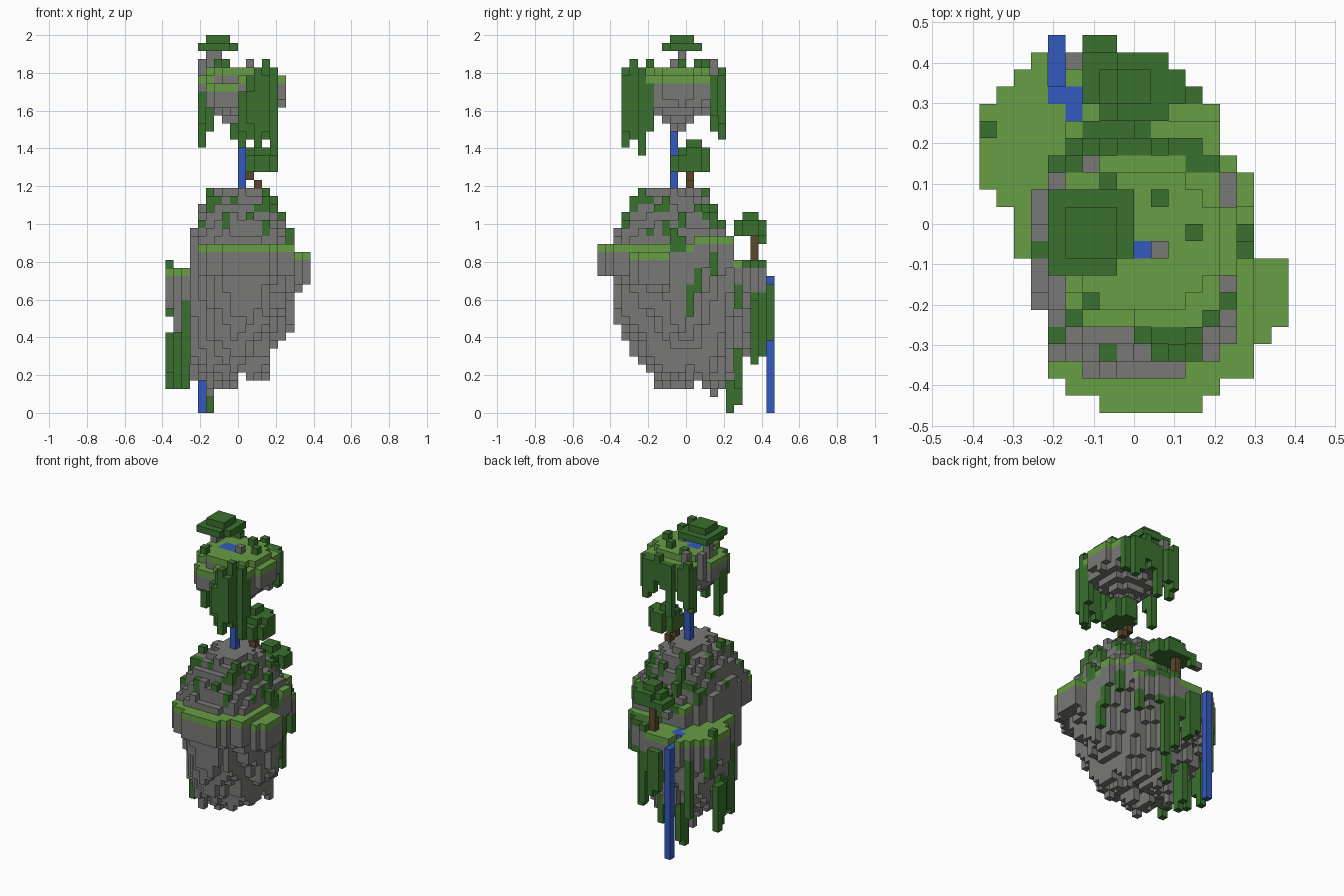
import bpy, bmesh, math, random
from mathutils import Vector

random.seed(4)
cube = bpy.data.objects.get("Cube")
if cube:
    bpy.data.objects.remove(cube, do_unlink=True)

V = 2 / 47  # block size
cells = {}  # (i, j, k) -> part name


def material(name, rgb):
    m = bpy.data.materials.new(name)
    m.use_nodes = True
    m.diffuse_color = (*rgb, 1)
    m.node_tree.nodes["Principled BSDF"].inputs["Base Color"].default_value = (*rgb, 1)
    return m


STONE = material("stone_grey", (0.19, 0.19, 0.183))
GRASS = material("grass_green", (0.135, 0.34, 0.06))
LEAF = material("leaf_green", (0.042, 0.165, 0.028))
WATER = material("water_blue", (0.036, 0.1, 0.52))
WOOD = material("wood_brown", (0.107, 0.064, 0.024))


def column(part, i, j, bottom, top):
    for k in range(bottom, top):
        cells[i, j, k] = part


def slab(part, k, i0, i1, j0, j1):
    """One layer of blocks with its corners left out."""
    for i in range(i0, i1 + 1):
        for j in range(j0, j1 + 1):
            if not (i in (i0, i1) and j in (j0, j1)):
                cells[i, j, k] = part


# Lower island: row limits, and how deep the underside reaches along x and y
left = [7, 5, 4, 4, 4, 4, 3, 3, 3, 2, 2, 2, 1, 0, 0, 0, 0, 0, 1, 2, 3]
right = [12, 13, 15, 15, 16, 17, 17, 17, 17, 15, 15, 15, 15, 15, 14, 13, 13, 13, 12, 11, 9]
deep_x = [14, 10, 8, 5, 4, 3, 3, 3, 3, 4, 4, 5, 5, 8, 9, 11, 13, 14]
deep_y = [17, 15, 9, 8, 7, 6, 5, 4, 3, 3, 3, 3, 3, 3, 2, 3, 5, 6, 8, 9, 13]
land = {(i, j) for j in range(21) for i in range(left[j], right[j] + 1)}


def ground(i, j):
    if j >= 17:
        return 18 if i < 9 else 19
    if i <= 4 and j >= 9:
        return 18
    if i >= 9 and j >= 12:
        return 22
    return 20 if i >= 16 else 21


for i, j in sorted(land):
    d = abs((i - 8.7) / 6) ** 3 + abs((j - 8.6) / 6.6) ** 3
    peak = min(28, math.floor(28.8 - 6 * d + random.uniform(-0.7, 0.5)))
    top = ground(i, j)
    # Underside, cut away at the front left, back right and front right corners
    low = 2 + math.hypot(deep_x[i] - 2, deep_y[j] - 2) + random.uniform(-0.4, 2)
    low += max(0, 4 * (10.5 - i - j), 3 * (i + j - 25.5)) + max(0, i - j - 5)
    low = min(int(low), top - 4)
    column("lower_rock", i, j, low, top)
    if d < 1.12:
        # Mountain block, often topped by a bush, more so at the back right
        peak = max(peak, top + 1)
        column("mountain_rock", i, j, top, peak)
        if random.random() < (0.2 if i + j < 20 else 0.55) and peak < 28:
            column("mountain_bushes", i, j, peak - 1, peak + random.randint(0, 1))
    else:
        overgrown = i >= 9 and j >= 18 or 6 <= i <= 9 and j in (15, 16)
        column("lower_vines" if overgrown else "lower_grass", i, j, top - 1, top)
    # Vines hanging on the outer wall of the back and right
    rim = any((i + a, j + b) not in land for a, b in ((1, 0), (-1, 0), (0, 1), (0, -1)))
    if rim and j >= 11 and random.random() < (0.7 if i > 5 else 0.25):
        end = low - (random.randint(0, 2) if i > 9 else random.randint(2, 5))
        column("lower_vines", i, j, max(3, end), top - random.randint(1, 5))

# Long single vines: column and vertical range
for i, j, low, top in [(0, 15, 3, 10), (0, 14, 5, 10), (1, 13, 3, 11), (2, 10, 4, 16),
                       (2, 9, 3, 14), (5, 16, 0, 6), (5, 17, 1, 8), (8, 17, 3, 9),
                       (6, 21, 10, 16), (7, 21, 9, 16), (9, 20, 7, 15), (10, 19, 6, 14),
                       (0, 16, 13, 19), (15, 9, 20, 23), (15, 10, 20, 22)]:
    column("lower_vines", i, j, low, top)

# Stream on the back terrace, falling off the edge
for i, j in [(4, 20), (4, 19), (4, 18), (5, 18), (5, 17)]:
    for k in (17, 18):
        cells.pop((i, j, k), None)
    column("stream", i, j, 16, 18 if j < 19 else 17)
column("back_waterfall", 4, 21, 0, 17)

# Tree on the back terrace
column("back_tree_trunk", 8, 19, 18, 22)
slab("back_tree_leaves", 22, 6, 11, 17, 20)
slab("back_tree_leaves", 23, 7, 11, 17, 20)
slab("back_tree_leaves", 24, 7, 10, 18, 19)
column("back_tree_leaves", 6, 20, 21, 23)
column("mountain_rock", 5, 20, 21, 22)

# Tree on the mountain top
column("peak_tree_trunk", 11, 11, 28, 29)
column("peak_tree_trunk", 10, 11, 29, 30)
slab("peak_tree_leaves", 30, 10, 13, 9, 13)
slab("peak_tree_leaves", 31, 10, 13, 9, 13)
slab("peak_tree_leaves", 32, 10, 13, 10, 13)
column("peak_tree_leaves", 11, 11, 33, 34)
column("peak_tree_leaves", 11, 12, 32, 34)

# Upper island: a shallow bowl with a grass top
for i in range(4, 15):
    for j in range(4, 16):
        d = abs((i - 9.1) / 5.4) ** 2.1 + abs((j - 9.5) / 5.45) ** 2.1
        if d > 1:
            continue
        top = 43 - (d > 0.6) - (d > 0.7 and j < 7 and i < 10)
        low = int(35 + 4.2 * math.sqrt(d) + random.uniform(0, 0.6))
        column("upper_rock", i, j, min(low, top - 3), top)
        column("upper_grass", i, j, top - 1, top)

# Vines around the upper island
for i, j, low, top in [(4, 9, 33, 40), (4, 8, 36, 40), (9, 5, 33, 40), (9, 4, 35, 40),
                       (10, 4, 34, 42), (11, 4, 35, 42), (11, 3, 33, 43), (12, 3, 35, 42),
                       (12, 4, 34, 44), (13, 5, 32, 43), (13, 6, 35, 41), (10, 3, 36, 40),
                       (5, 14, 35, 42), (5, 15, 36, 43), (6, 15, 37, 42), (8, 15, 34, 42),
                       (9, 15, 38, 42), (10, 15, 39, 43), (11, 15, 37, 42), (12, 15, 36, 42),
                       (12, 14, 37, 42), (13, 14, 37, 42)]:
    column("upper_vines", i, j, low, top)

# Pond and waterfall dropping to the mountain
for i, j in [(9, 9), (8, 9), (7, 9), (7, 10), (8, 10)]:
    cells[i, j, 42] = "pond"
column("upper_waterfall", 9, 9, 28, 42)

# Bushes and stones on the upper grass
for i, j in [(6, 6), (12, 10), (10, 12), (7, 13)]:
    column("upper_bushes", i, j, 43, 44)
column("upper_stones", 10, 9, 42, 44)
column("upper_stones", 6, 14, 42, 44)
column("upper_stones", 4, 13, 40, 44)

# Tree on the upper island
column("upper_tree_trunk", 5, 10, 42, 45)
column("upper_tree_trunk", 6, 10, 44, 45)
for i in range(4, 9):
    for j in range(8, 13):
        if (i, j) != (8, 8):
            cells[i, j, 45] = "upper_tree_leaves"
for i in range(5, 8):
    for j in range(9, 12):
        cells[i, j, 46] = "upper_tree_leaves"


def part_material(name):
    if name == "upper_tree_trunk" or "rock" in name or "stones" in name:
        return STONE
    if "grass" in name:
        return GRASS
    if "trunk" in name:
        return WOOD
    if "water" in name or name in ("stream", "pond"):
        return WATER
    return LEAF


def build(name):
    """Make one mesh of all open block faces that belong to a part."""
    bm = bmesh.new()
    for cell, part in cells.items():
        if part != name:
            continue
        centre = Vector(cell) + Vector((-8.5, -10.5, 0.5))
        for axis in range(3):
            for sign in (-1, 1):
                near = list(cell)
                near[axis] += sign
                if tuple(near) in cells:
                    continue
                n, u = Vector((0, 0, 0)), Vector((0, 0, 0))
                n[axis], u[(axis + 1) % 3] = sign, 1
                w = n.cross(u)
                corners = ((-1, -1), (1, -1), (1, 1), (-1, 1))
                bm.faces.new([bm.verts.new((centre + (n + a * u + b * w) / 2) * V)
                              for a, b in corners])
    bmesh.ops.remove_doubles(bm, verts=bm.verts[:], dist=V / 100)
    mesh = bpy.data.meshes.new(name)
    bm.to_mesh(mesh)
    bm.free()
    mesh.materials.append(part_material(name))
    bpy.context.collection.objects.link(bpy.data.objects.new(name, mesh))


for part_name in sorted(set(cells.values())):
    build(part_name)
